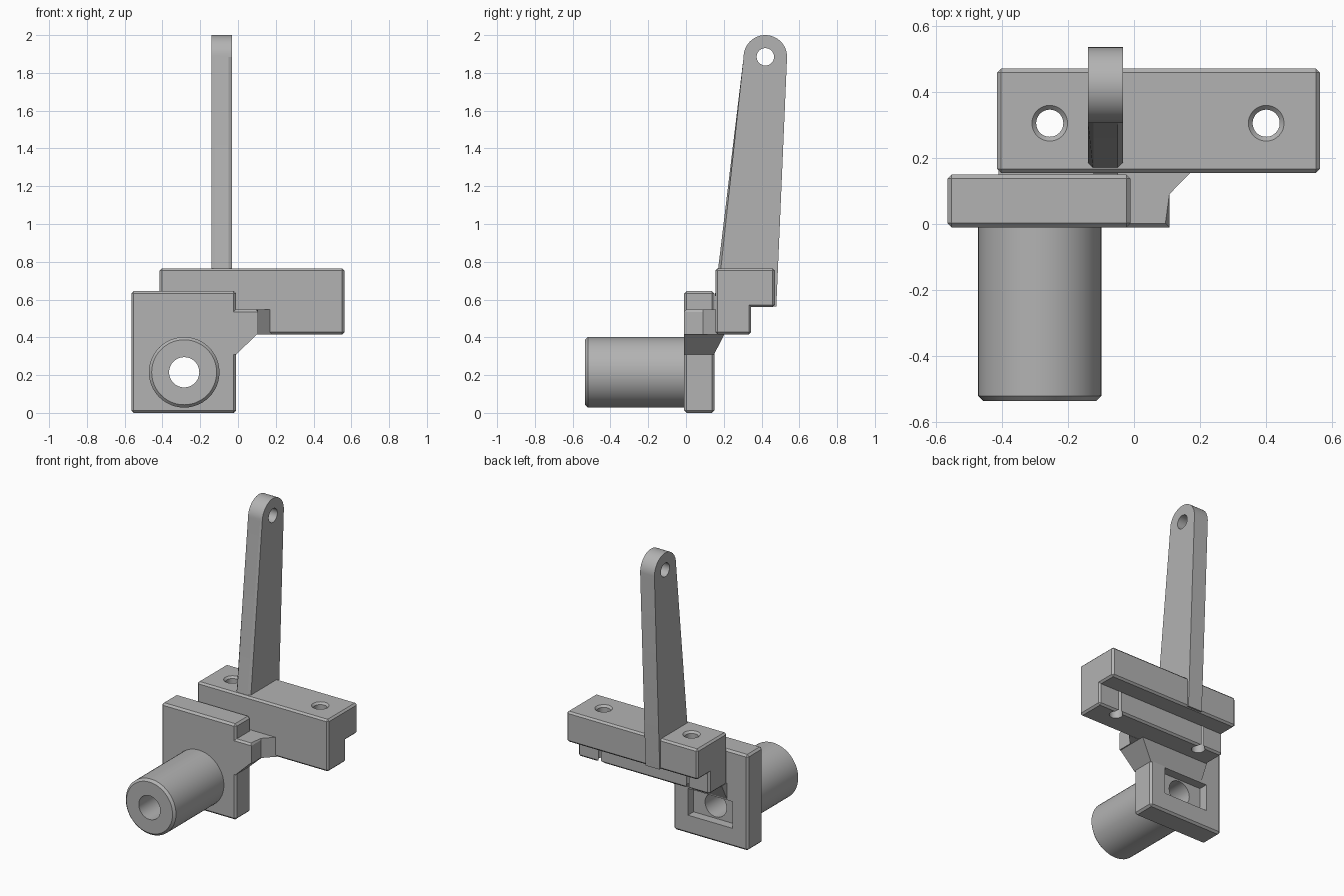
import bpy, bmesh, math
from mathutils import Vector

old = bpy.data.objects.get("Cube")
if old:
    bpy.data.objects.remove(old, do_unlink=True)

grey = bpy.data.materials.new("plain grey")
grey.use_nodes = True
colour = (0.45, 0.45, 0.45, 1)
grey.diffuse_color = colour
grey.node_tree.nodes["Principled BSDF"].inputs["Base Color"].default_value = colour


def place(axis, a, b, t):
    return {"x": (t, a, b), "y": (a, t, b), "z": (a, b, t)}[axis]


def finish(name, bm):
    bmesh.ops.recalc_face_normals(bm, faces=bm.faces)
    mesh = bpy.data.meshes.new(name)
    bm.to_mesh(mesh)
    bm.free()
    mesh.materials.append(grey)
    obj = bpy.data.objects.new(name, mesh)
    bpy.context.collection.objects.link(obj)
    return obj


def prism(name, points, axis, lo, hi, bevel=0, rule=None):
    """Extrude a flat profile along an axis and chamfer its convex edges."""
    bm = bmesh.new()
    rings = [[bm.verts.new(place(axis, a, b, t)) for a, b in points] for t in (lo, hi)]
    bm.faces.new(rings[0])
    bm.faces.new(rings[1])
    for i in range(len(points)):
        j = (i + 1) % len(points)
        bm.faces.new((rings[0][i], rings[0][j], rings[1][j], rings[1][i]))
    bmesh.ops.recalc_face_normals(bm, faces=bm.faces)
    if bevel:
        edges = [e for e in bm.edges if e.is_convex and (rule is None or rule(e))]
        bmesh.ops.bevel(bm, geom=edges, offset=bevel, segments=1, affect="EDGES")
    return finish(name, bm)


def rect(a0, a1, b0, b1):
    return [(a0, b0), (a1, b0), (a1, b1), (a0, b1)]


def turned(name, centre, axis, stations):
    """Round solid through (position, radius) stations."""
    bm = bmesh.new()
    n = 48
    rings = []
    for t, r in stations:
        angles = [2 * math.pi * i / n for i in range(n)]
        rings.append([bm.verts.new(place(axis, centre[0] + r * math.cos(q),
                                         centre[1] + r * math.sin(q), t)) for q in angles])
    for a, b in zip(rings, rings[1:]):
        for i in range(n):
            j = (i + 1) % n
            bm.faces.new((a[i], a[j], b[j], b[i]))
    bm.faces.new(rings[0])
    bm.faces.new(rings[-1])
    return finish(name, bm)


def cut(obj, *cutters):
    for c in cutters:
        c.hide_render = True
        mod = obj.modifiers.new("cut", "BOOLEAN")
        mod.operation = "DIFFERENCE"
        mod.solver = "EXACT"
        mod.object = c
    bpy.context.view_layer.update()
    graph = bpy.context.evaluated_depsgraph_get()
    mesh = bpy.data.meshes.new_from_object(obj.evaluated_get(graph))
    obj.modifiers.clear()
    obj.data = mesh


# Barrel and mounting plate, sharing one bore
hub = (-0.285, 0.215)
bore = turned("bore_cutter", hub, "y", [(-0.6, 0.08), (0.3, 0.08)])
barrel = turned("barrel", hub, "y", [(-0.535, 0.172), (-0.52, 0.187), (0.02, 0.187)])
cut(barrel, bore)
plate = prism("mounting_plate", rect(-0.565, -0.01, 0, 0.645), "y", -0.01, 0.15, 0.013)
pocket = prism("pocket_cutter", rect(hub[0] - 0.165, hub[0] + 0.165, 0.125, 0.305), "y", 0.09, 0.3)
cut(plate, bore, pocket)

# Stepped cross bar with two countersunk holes
step = [(0.155, 0.415), (0.345, 0.415), (0.345, 0.56), (0.47, 0.56), (0.47, 0.765), (0.155, 0.765)]
bar = prism("cross_bar", step, "x", -0.415, 0.563, 0.012)
holes = [turned("bar_hole_cutter", (x, 0.305), "z",
                [(0.3, 0.041), (0.752, 0.041), (0.766, 0.055), (0.8, 0.055)])
         for x in (-0.255, 0.4)]
cut(bar, *holes)

# Neck joining plate to bar, chamfered along its top front edges
neck = [(-0.05, -0.01), (0.107, -0.01), (0.107, 0.09), (0.18, 0.165), (-0.05, 0.165)]
prism("neck", neck, "z", 0.415, 0.547, 0.012,
      lambda e: all(v.co.z > 0.5 and v.co.y < 0.1 for v in e.verts)
      and any(v.co.x > 0 for v in e.verts))

# Sloped gusset below the neck and bar
bm = bmesh.new()
for z, right, back in ((0.308, -0.011, 0.148), (0.42, 0.105, 0.205)):
    for x, y in ((-0.41, 0.1), (-0.05, -0.01), (right, -0.01), (right, back), (-0.41, back)):
        bm.verts.new(Vector((x, y, z)))
hull = bmesh.ops.convex_hull(bm, input=bm.verts)
bmesh.ops.dissolve_limit(bm, angle_limit=0.01, verts=bm.verts, edges=bm.edges)
finish("gusset", bm)

# Tapered lever with a round eye
eye = (0.42, 1.885)
outline = [(0.153, 0.62), (0.478, 0.562)]
for i in range(25):
    q = math.pi * i / 24
    outline.append((eye[0] + 0.115 * math.cos(q), eye[1] + 0.115 * math.sin(q)))


def front_edge(e):
    a, b = (v.co for v in e.verts)
    return abs(a.x - b.x) < 0.001 and abs(a.z - b.z) > 1 and min(a.y, b.y) < 0.2


lever = prism("lever", outline, "x", -0.139, -0.033, 0.016, front_edge)
pin = turned("lever_hole_cutter", eye, "x", [(-0.3, 0.046), (0.1, 0.046)])
cut(lever, pin)

# Remove the cutters and smooth the round surfaces
for c in [bore, pocket, pin] + holes:
    bpy.data.objects.remove(c, do_unlink=True)
bpy.ops.object.select_all(action="DESELECT")
for obj in (barrel, plate, bar, lever):
    obj.select_set(True)
    bpy.context.view_layer.objects.active = obj
bpy.ops.object.shade_smooth_by_angle(angle=math.radians(25))
